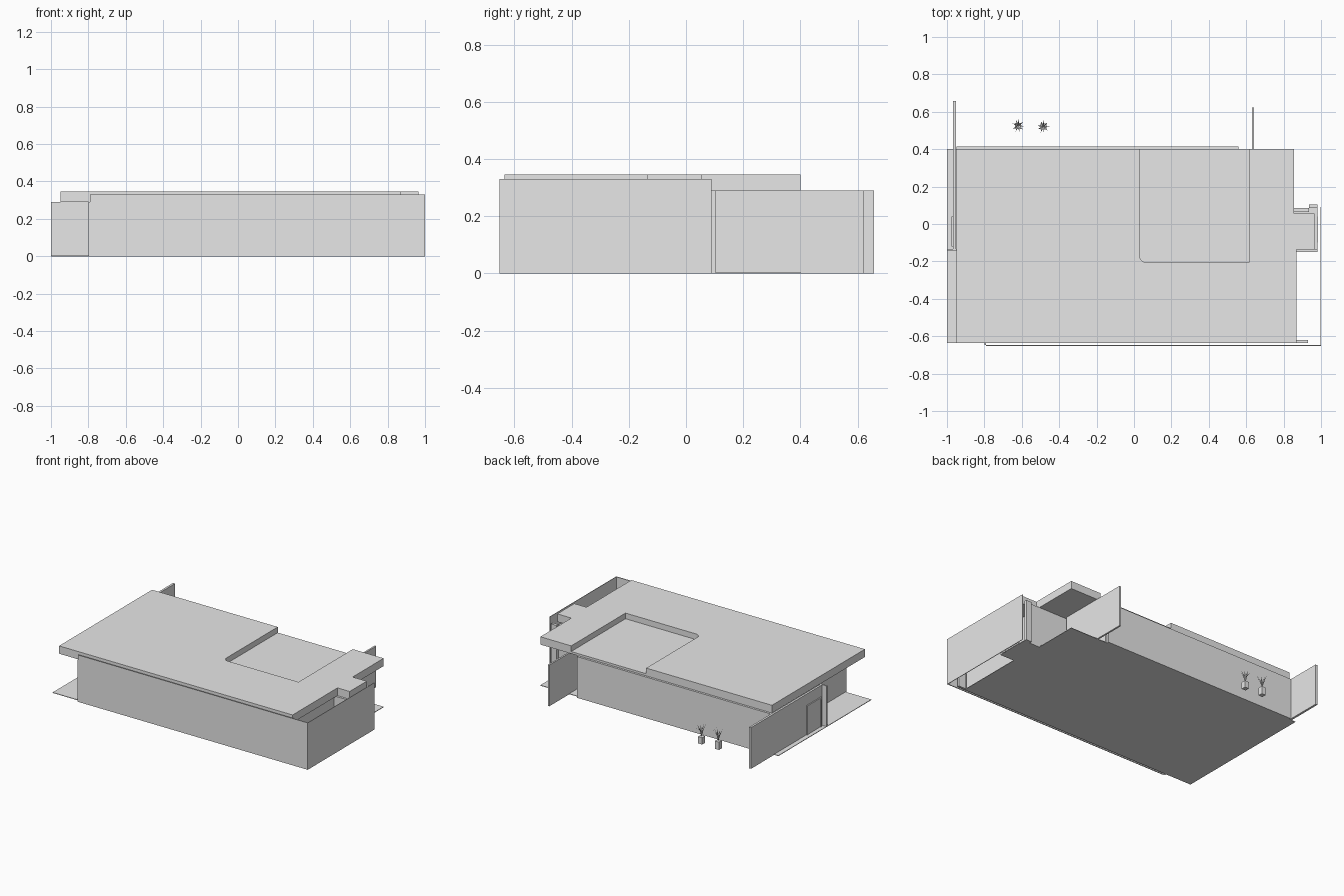
import bpy, bmesh, math, random
from mathutils import Vector

random.seed(3)
if "Cube" in bpy.data.objects:
    bpy.data.objects.remove(bpy.data.objects["Cube"], do_unlink=True)

grey = bpy.data.materials.new("plain_grey")
grey.use_nodes = True
grey.diffuse_color = (0.8, 0.8, 0.8, 1)
grey.node_tree.nodes["Principled BSDF"].inputs["Base Color"].default_value = (0.8, 0.8, 0.8, 1)


def finish(name, bm):
    bmesh.ops.recalc_face_normals(bm, faces=bm.faces)
    mesh = bpy.data.meshes.new(name)
    bm.to_mesh(mesh)
    bm.free()
    mesh.materials.append(grey)
    ob = bpy.data.objects.new(name, mesh)
    bpy.context.collection.objects.link(ob)
    return ob


def prism(name, outline, z0, z1):
    """Extrude a plan outline from z0 to z1."""
    bm = bmesh.new()
    face = bm.faces.new([bm.verts.new((x, y, z0)) for x, y in outline])
    top = bmesh.ops.extrude_face_region(bm, geom=[face])["geom"]
    verts = [g for g in top if isinstance(g, bmesh.types.BMVert)]
    bmesh.ops.translate(bm, verts=verts, vec=(0, 0, z1 - z0))
    return finish(name, bm)


def box(name, x0, x1, y0, y1, z0, z1):
    return prism(name, [(x0, y0), (x1, y0), (x1, y1), (x0, y1)], z0, z1)


CEIL, LOW, TOP = 0.29, 0.305, 0.345

# Floor slab with the side porch
prism("floor_slab", [(-1, -0.635), (0.87, -0.635), (0.87, -0.15), (0.98, -0.15),
                     (0.98, 0.105), (0.935, 0.105), (0.935, 0.085), (0.855, 0.085),
                     (0.855, 0.4), (-1, 0.4)], 0, 0.004)

# Roof: thin deck, with a raised layer that leaves a sunken terrace open to the back
porch_edge = [(0.87, -0.635), (0.87, -0.135), (0.965, -0.135), (0.965, 0.055),
              (0.855, 0.055), (0.855, 0.4)]
prism("roof_deck", [(-0.95, -0.635)] + porch_edge + [(-0.95, 0.4)], CEIL, LOW)
r = 0.035
rounded = [(0.03 + r - r * math.sin(a), -0.205 + r - r * math.cos(a))
           for a in [i * math.pi / 12 for i in range(7)]]
prism("roof_raised_layer", [(-0.95, -0.635)] + porch_edge +
      [(0.615, 0.4), (0.615, -0.205)] + rounded + [(0.03, 0.4), (-0.95, 0.4)], LOW, TOP)

# Outer screen walls
box("front_wall", -0.79, 1, -0.652, -0.646, 0, 0.33)
box("left_wall", 0.996, 1, -0.652, 0.09, 0, 0.33)
box("front_wall_return", 0.87, 0.93, -0.635, -0.62, 0, CEIL)

# Back wall and projecting fins
box("back_wall", -0.95, 0.56, 0.395, 0.415, 0, CEIL)
box("right_fin", -0.967, -0.952, -0.14, 0.657, 0, CEIL)
box("left_fin", 0.63, 0.642, 0.1, 0.622, 0, CEIL)

# Walls round the covered entrance at the front right
box("entrance_side_wall", -0.8, -0.79, -0.646, -0.14, 0, CEIL)
box("entrance_wall", -1, -0.79, -0.145, -0.135, 0, CEIL)
box("entrance_window", -0.9, -0.795, -0.15, -0.145, 0.11, 0.185)
box("entrance_handle", -0.915, -0.9, -0.15, -0.145, 0.122, 0.128)

# Side door with its frame
box("side_door", -0.971, -0.967, -0.11, 0.03, 0.004, 0.2)
for y in (-0.12, 0.03):
    box("side_door_jamb", -0.975, -0.967, y, y + 0.01, 0, 0.21)
box("side_door_head", -0.975, -0.967, -0.12, 0.04, 0.2, 0.21)

# Walls and posts of the left porch and back terrace
box("porch_inner_wall", 0.845, 0.855, -0.635, 0.075, 0, CEIL)
box("porch_front_wall", 0.855, 0.98, -0.15, -0.135, 0, CEIL)
box("terrace_wall", 0.56, 0.935, 0.065, 0.085, 0, CEIL)
box("terrace_side_wall", 0.56, 0.57, 0.075, 0.4, 0, CEIL)
box("porch_post", 0.935, 0.98, 0.085, 0.105, 0, CEIL)
box("porch_door", 0.981, 0.985, -0.1, 0.04, 0, 0.21)


# Potted plants: square pot and a fan of pointed leaves
def plant(x, y, pot_height):
    box("plant_pot", x - 0.016, x + 0.016, y - 0.016, y + 0.016, 0, pot_height)
    bm = bmesh.new()
    for i in range(9):
        a = i * math.tau / 9 + random.uniform(-0.2, 0.2)
        out = Vector((math.cos(a), math.sin(a), 0))
        side = Vector((-out.y, out.x, 0)) * 0.0035
        base = Vector((x, y, pot_height))
        mid = base + out * 0.013 + Vector((0, 0, 0.045))
        tip = base + out * 0.034 + Vector((0, 0, random.uniform(0.06, 0.08)))
        bm.faces.new([bm.verts.new(p) for p in
                      (base - side * 0.4, base + side * 0.4, mid + side, tip, mid - side)])
    finish("plant_leaves", bm)


plant(-0.62, 0.525, 0.055)
plant(-0.485, 0.52, 0.048)
